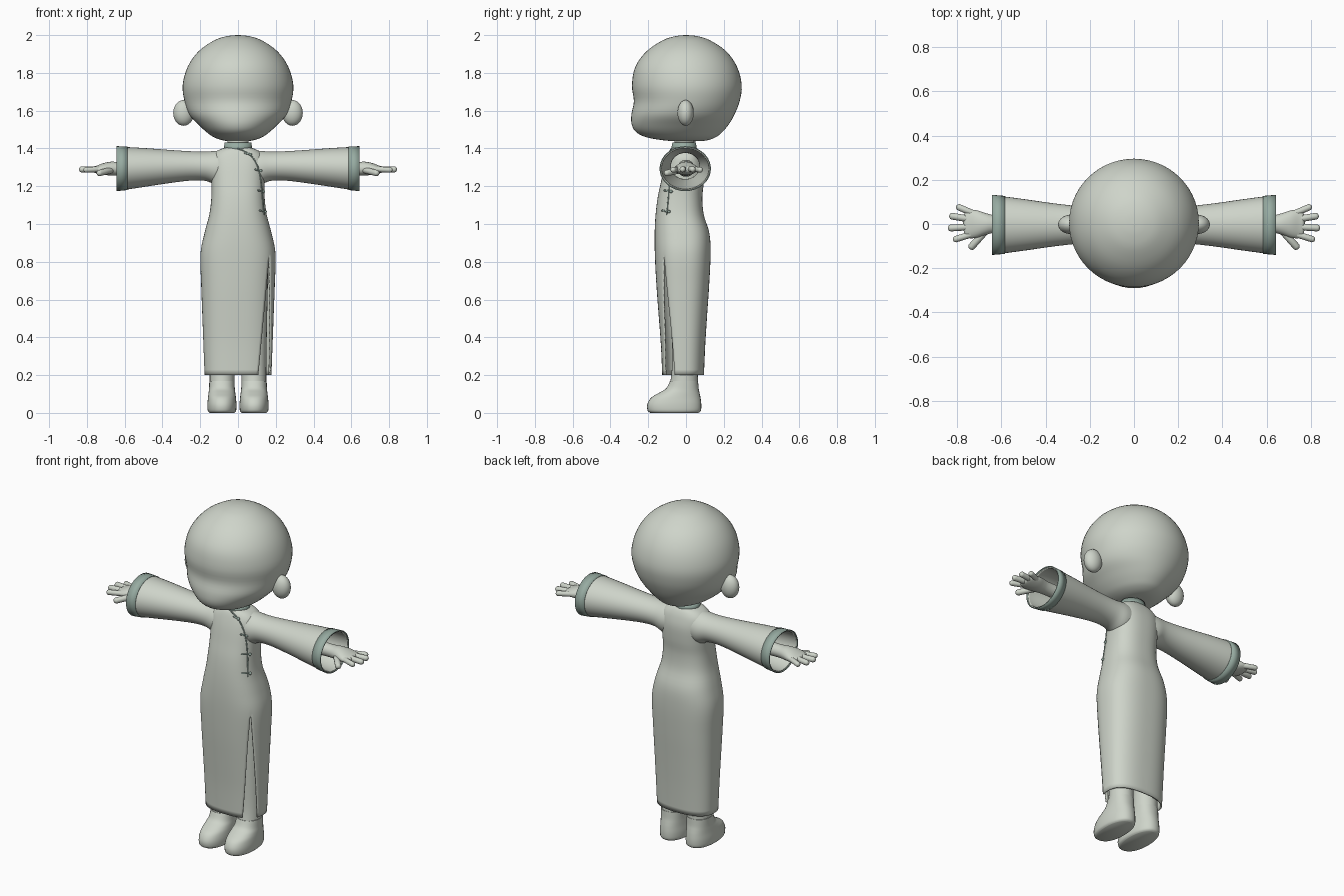
import bpy, bmesh, math
from mathutils import Vector


def material(name, rgb):
    m = bpy.data.materials.new(name)
    m.diffuse_color = (*rgb, 1)
    return m


PALE = material("pale_grey_green", (0.62, 0.66, 0.59))
TRIM = material("sage_trim", (0.31, 0.41, 0.36))


def finish(name, bm, mat, mirror=False, thickness=0, angle=45):
    mesh = bpy.data.meshes.new(name)
    bm.to_mesh(mesh)
    bm.free()
    mesh.materials.append(mat)
    ob = bpy.data.objects.new(name, mesh)
    bpy.context.collection.objects.link(ob)
    bpy.ops.object.select_all(action='DESELECT')
    ob.select_set(True)
    bpy.context.view_layer.objects.active = ob
    bpy.ops.object.shade_smooth_by_angle(angle=math.radians(angle))
    if thickness:
        s = ob.modifiers.new("Thickness", 'SOLIDIFY')
        s.thickness, s.offset = thickness, -1
    if mirror:
        ob.modifiers.new("Mirror", 'MIRROR')
    return ob


def sample(rows, u):
    """Smooth interpolation through the table of cross-sections."""
    i = min(int(u), len(rows) - 2)
    f = u - i
    p0, p1, p2, p3 = (rows[max(0, min(len(rows) - 1, i + k))] for k in (-1, 0, 1, 2))
    return [b + 0.5 * f * (c - a + f * (2*a - 5*b + 4*c - d + f * (3*(b - c) + d - a)))
            for a, b, c, d in zip(p0, p1, p2, p3)]


def power(v, e):
    return math.copysign(abs(v) ** e, v)


def loft(name, rows, mat, axis='z', centre=0, sides=40, sub=4, e=1.0,
         start=0, gap=None, caps=True, **kw):
    """Rows are (position, half width, low edge, high edge), in rising order."""
    bm = bmesh.new()
    rings = []
    for k in range((len(rows) - 1) * sub + 1):
        t, a, lo, hi = sample(rows, k / sub)
        g = gap(t) if gap else 0
        ring = []
        for j in range(sides + 1):
            ang = start + g + (2 * math.pi - 2 * g) * j / sides
            p = centre + a * power(math.cos(ang), e)
            q = (lo + hi) / 2 + (hi - lo) / 2 * power(math.sin(ang), e)
            ring.append(bm.verts.new((p, q, t) if axis == 'z' else (t, p, q)))
        rings.append(ring)
    for r, s in zip(rings, rings[1:]):
        for j in range(sides):
            bm.faces.new((r[j], r[j + 1], s[j + 1], s[j]))
    if caps:
        bm.faces.new(rings[0][:-1][::-1])
        bm.faces.new(rings[-1][:-1])
    bmesh.ops.remove_doubles(bm, verts=bm.verts, dist=1e-5)
    return finish(name, bm, mat, **kw)


def capsule(bm, p0, p1, r, seg=14):
    """Rounded rod between two points."""
    p0, p1 = Vector(p0), Vector(p1)
    d = p1 - p0
    rot = d.to_track_quat('Z', 'Y')
    made = bmesh.ops.create_uvsphere(bm, u_segments=seg, v_segments=9, radius=r)
    for v in made['verts']:
        far = v.co.z > 0
        v.co = rot @ v.co + (p1 if far else p0)


# Head: round skull, slight dip at the eyes, fuller muzzle, flat underside
loft("head", [
    (1.437, 0.002, -0.002, 0.002), (1.441, 0.07, -0.10, 0.10),
    (1.458, 0.125, -0.205, 0.155), (1.485, 0.165, -0.262, 0.19),
    (1.525, 0.208, -0.287, 0.225), (1.58, 0.258, -0.289, 0.257),
    (1.65, 0.283, -0.276, 0.284), (1.735, 0.293, -0.286, 0.295),
    (1.833, 0.266, -0.268, 0.27), (1.915, 0.208, -0.208, 0.212),
    (1.973, 0.124, -0.122, 0.126), (1.995, 0.055, -0.053, 0.057),
    (2.0, 0.001, -0.001, 0.001)], PALE, sides=56, caps=False)

# Ears
bm = bmesh.new()
bmesh.ops.create_uvsphere(bm, u_segments=28, v_segments=18, radius=1)
for v in bm.verts:
    v.co = Vector((0.288 + 0.055 * v.co.x, -0.002 + 0.043 * v.co.y,
                   1.588 + 0.068 * v.co.z))
finish("ears", bm, PALE, mirror=True)

# Neck and standing collar
loft("neck", [(1.36, 0.055, -0.06, 0.045), (1.47, 0.055, -0.06, 0.045)], PALE, sub=1)
loft("collar", [(1.385, 0.078, -0.08, 0.06), (1.432, 0.07, -0.072, 0.052)],
     TRIM, sub=1, caps=False, thickness=0.008)

# Long dress with a wedge-shaped slit at the front corner of one side
DRESS = [
    (0.20, 0.177, -0.126, 0.095), (0.36, 0.183, -0.133, 0.102),
    (0.52, 0.189, -0.145, 0.112), (0.68, 0.195, -0.157, 0.123),
    (0.84, 0.199, -0.165, 0.130), (0.95, 0.178, -0.166, 0.124),
    (1.05, 0.152, -0.161, 0.094), (1.14, 0.141, -0.150, 0.087),
    (1.22, 0.140, -0.133, 0.094), (1.30, 0.142, -0.115, 0.095),
    (1.355, 0.138, -0.098, 0.083), (1.388, 0.108, -0.084, 0.068),
    (1.405, 0.068, -0.070, 0.053)]
SUPER = 0.8
loft("dress", DRESS, PALE, sides=64, e=SUPER, start=math.radians(-38), caps=False,
     gap=lambda z: math.radians(19.5) * max(0, (0.84 - z) / 0.64), thickness=0.008)

# Flared hollow sleeves with contrasting cuffs
SLEEVE = [
    (0.04, 0.08, 1.21, 1.392), (0.11, 0.088, 1.205, 1.388),
    (0.17, 0.083, 1.228, 1.383), (0.25, 0.085, 1.23, 1.385),
    (0.36, 0.097, 1.217, 1.392), (0.48, 0.114, 1.199, 1.401),
    (0.585, 0.128, 1.183, 1.407), (0.637, 0.132, 1.178, 1.408)]
loft("sleeves", SLEEVE, PALE, axis='x', centre=-0.004, caps=False,
     thickness=0.007, mirror=True)
loft("cuffs", [(0.584, 0.131, 1.180, 1.410), (0.642, 0.136, 1.174, 1.412)], TRIM,
     axis='x', centre=-0.004, sub=1, caps=False, thickness=0.005, mirror=True)

# Forearms and palms
loft("hands", [
    (0.25, 0.045, 1.25, 1.34), (0.55, 0.038, 1.255, 1.33),
    (0.63, 0.040, 1.257, 1.328), (0.67, 0.049, 1.257, 1.33),
    (0.71, 0.062, 1.26, 1.323), (0.745, 0.064, 1.267, 1.31),
    (0.765, 0.052, 1.274, 1.303), (0.772, 0.01, 1.284, 1.291)],
    PALE, axis='x', sides=24, mirror=True)

# Four fingers and a thumb
bm = bmesh.new()
for a, b, r in [((0.72, 0.045, 1.29), (0.790, 0.075, 1.287), 0.015),
                ((0.73, 0.020, 1.29), (0.820, 0.035, 1.289), 0.016),
                ((0.73, -0.012, 1.29), (0.826, -0.018, 1.289), 0.016),
                ((0.72, -0.042, 1.29), (0.804, -0.068, 1.287), 0.015),
                ((0.67, -0.030, 1.285), (0.732, -0.100, 1.270), 0.017)]:
    capsule(bm, a, b, r)
finish("fingers", bm, PALE, mirror=True)

# Legs and rounded shoes
loft("legs", [
    (0.14, 0.066, -0.088, 0.064), (0.25, 0.066, -0.074, 0.062),
    (0.50, 0.070, -0.078, 0.065), (0.85, 0.078, -0.085, 0.072)],
    PALE, centre=0.084, sides=28, mirror=True)
loft("shoes", [
    (0.0, 0.066, -0.188, 0.066), (0.012, 0.075, -0.203, 0.079),
    (0.045, 0.077, -0.205, 0.081), (0.08, 0.074, -0.185, 0.077),
    (0.105, 0.071, -0.145, 0.072), (0.13, 0.068, -0.105, 0.067),
    (0.17, 0.067, -0.084, 0.064)],
    PALE, centre=0.085, sides=32, e=0.9, mirror=True)


def on_chest(x, z):
    """Point on the front of the dress at the given x and height."""
    u = 0
    while u < len(DRESS) - 1.02 and sample(DRESS, u)[0] < z:
        u += 0.02
    _, a, lo, hi = sample(DRESS, u)
    k = max(0, 1 - min(1, abs(x) / a) ** (2 / SUPER)) ** (SUPER / 2)
    return Vector((x, (lo + hi) / 2 - (hi - lo) / 2 * k - 0.001, z))


# Curved side fastening with small knots
PATH = [(0.0, 1.398), (0.04, 1.383), (0.075, 1.355), (0.10, 1.315), (0.114, 1.27),
        (0.122, 1.22), (0.127, 1.17), (0.132, 1.11), (0.138, 1.05)]
pts = [on_chest(*sample(PATH, k / 3)) for k in range((len(PATH) - 1) * 3 + 1)]
bm = bmesh.new()
for p, q in zip(pts, pts[1:]):
    capsule(bm, p, q, 0.0035, 8)
finish("fastening_seam", bm, TRIM)

bm = bmesh.new()
for x, z in [(0.055, 1.372), (0.11, 1.285), (0.125, 1.175), (0.134, 1.068)]:
    a, b = on_chest(x - 0.018, z + 0.003), on_chest(x + 0.008, z - 0.003)
    capsule(bm, a, b, 0.005, 8)
    capsule(bm, b, b + Vector((0.003, -0.003, 0)), 0.008, 10)
finish("fastening_knots", bm, TRIM)
